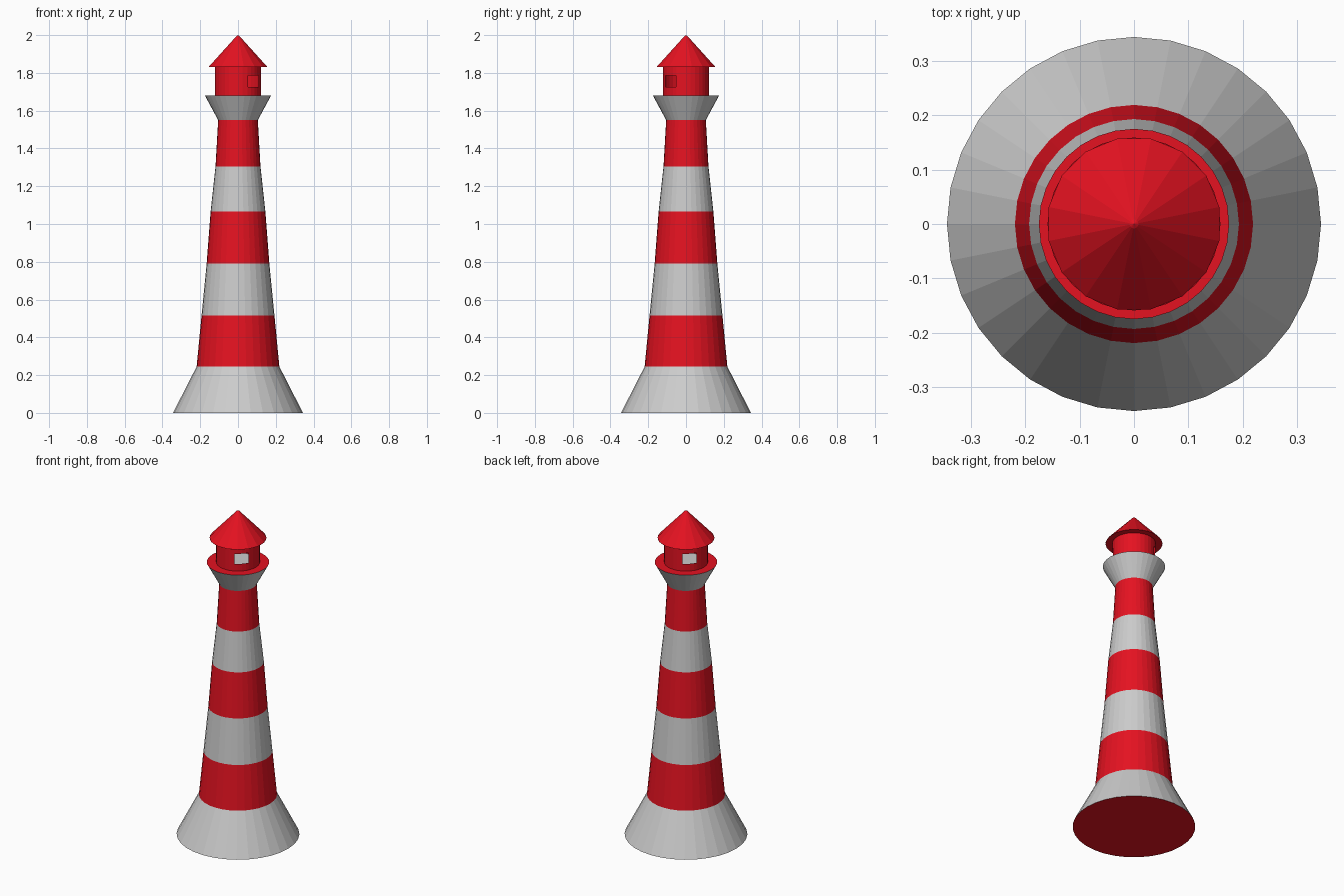
import bpy, bmesh
from math import cos, sin, radians

if "Cube" in bpy.data.objects:
    bpy.data.objects.remove(bpy.data.objects["Cube"])

red = bpy.data.materials.new("red_paint")
red.diffuse_color = (0.78, 0.006, 0.015, 1)
red.use_nodes = True
red.node_tree.nodes["Principled BSDF"].inputs["Base Color"].default_value = red.diffuse_color
SIDES = 32


def finish(name, bm, mat):
    bmesh.ops.remove_doubles(bm, verts=bm.verts, dist=1e-5)
    me = bpy.data.meshes.new(name)
    bm.to_mesh(me)
    bm.free()
    if mat:
        me.materials.append(mat)
    ob = bpy.data.objects.new(name, me)
    bpy.context.collection.objects.link(ob)
    return ob


def lathe(name, profile, mat=None, angles=None, skip=None):
    """Spin an (r, z) profile about z; skip(ring, mid_angle) leaves openings."""
    angles = angles or [360 * i / SIDES for i in range(SIDES)]
    n = len(angles)
    bm = bmesh.new()
    rings = []
    for r, z in profile:
        if r == 0:
            rings.append([bm.verts.new((0, 0, z))] * n)
        else:
            rings.append([bm.verts.new((r * cos(radians(a)), r * sin(radians(a)), z))
                          for a in angles])
    for k in range(len(rings) - 1):
        lo, hi = rings[k], rings[k + 1]
        for i in range(n):
            j = (i + 1) % n
            mid = (angles[i] + (angles[j] if j else angles[0] + 360)) / 2
            if skip and skip(k, mid):
                continue
            loop = list(dict.fromkeys((lo[i], lo[j], hi[j], hi[i])))
            bm.faces.new(loop)
    return finish(name, bm, mat)


# Flared foot and its red underside
lathe("foot", [(0.344, 0), (0.219, 0.245)])
lathe("foot_underside", [(0, 0), (0.344, 0)], red)

# Tapering tower in alternating bands
tower = [(0.219, 0.245), (0.193, 0.515), (0.166, 0.79),
         (0.145, 1.065), (0.119, 1.305), (0.105, 1.55)]
for i in range(5):
    lathe(f"tower_band_{i + 1}", tower[i:i + 2], red if i % 2 == 0 else None)

# Gallery: grey flare, red walkway, grey lamp room floor
LANTERN_R = 0.122
lathe("gallery_flare", [(0.105, 1.55), (0.175, 1.68)])
lathe("gallery_walkway", [(0.175, 1.68), (LANTERN_R, 1.68)], red)
lathe("lamp_room_floor", [(LANTERN_R, 1.68), (0, 1.68)])

# Hollow lamp room with two opposite window openings
windows, half = (135, 315), 19
edges = [w + s * half for w in windows for s in (-1, 1)]
wall_angles = sorted([360 * i / SIDES for i in range(SIDES)] + edges)
lathe("lamp_room_wall", [(LANTERN_R, z) for z in (1.68, 1.725, 1.787, 1.83)], red, wall_angles,
      lambda k, a: k == 1 and any(abs(a - w) < half for w in windows))

# Roof: round eaves and a coarser cone with a tiny blunt tip
lathe("roof_eaves", [(0, 1.83), (0.159, 1.83)], red)
lathe("roof_cone", [(0.160, 1.83), (0.008, 1.995), (0, 2.0)], red,
      [11.25 + 22.5 * i for i in range(16)])
